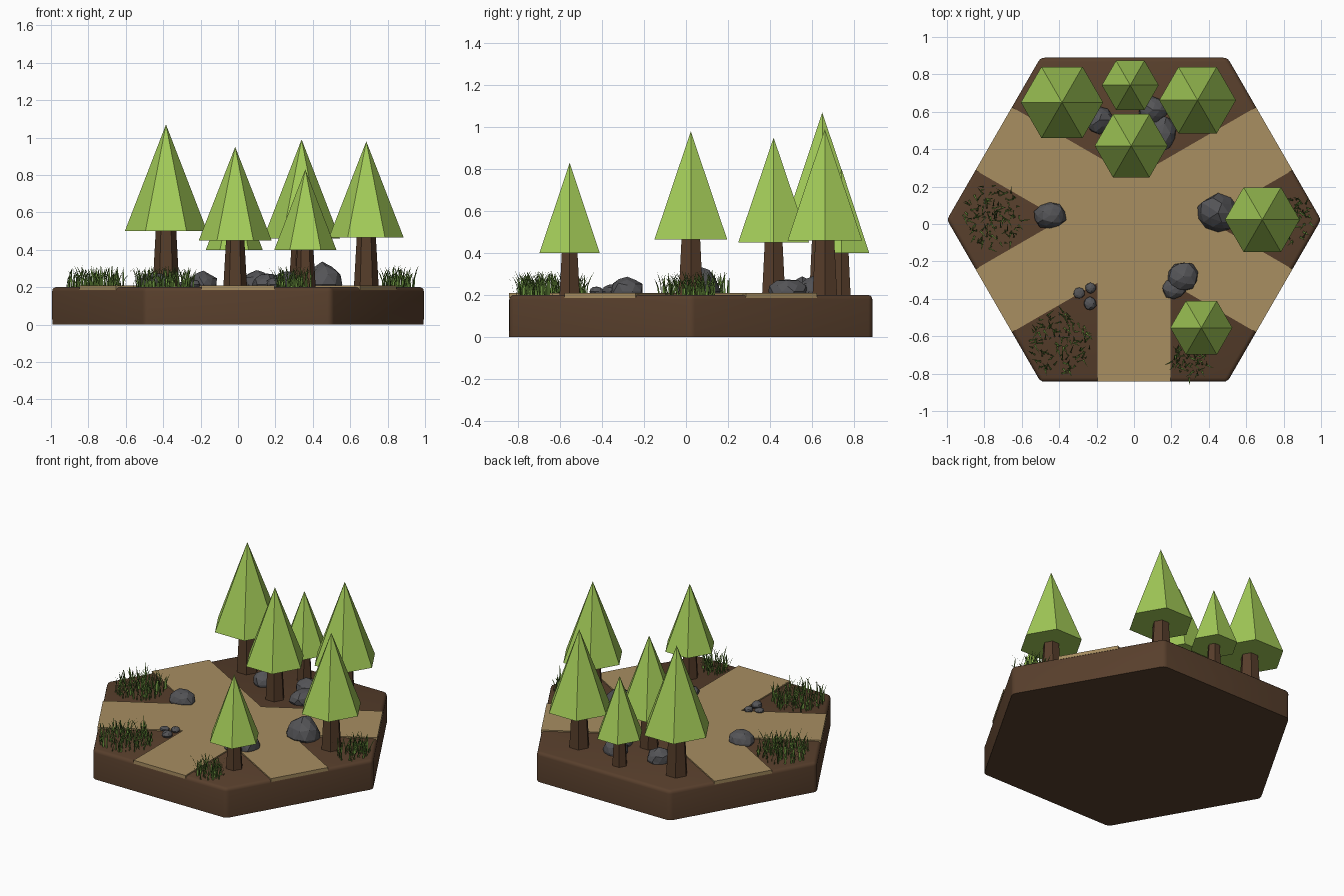
import bpy, bmesh, math, random
from mathutils import Vector

if "Cube" in bpy.data.objects:
    bpy.data.objects.remove(bpy.data.objects["Cube"])

random.seed(7)
CY = 0.023          # tile centre in y
GROUND = 0.2        # height of the soil


def material(name, r, g, b):
    lin = [(c / 255 / 12.92) if c < 10 else ((c / 255 + 0.055) / 1.055) ** 2.4 for c in (r, g, b)]
    m = bpy.data.materials.new(name)
    m.diffuse_color = (*lin, 1)
    m.use_nodes = True
    m.node_tree.nodes["Principled BSDF"].inputs["Base Color"].default_value = m.diffuse_color
    return m


SOIL = material("soil brown", 88, 63, 44)
SAND = material("sandy path", 168, 142, 97)
BARK = material("bark brown", 86, 61, 42)
LEAF = material("leaf green", 163, 203, 88)
GRASS = material("grass green", 104, 142, 60)
STONE = material("stone grey", 84, 84, 87)


def finish(bm, name, mat, normals=True):
    if normals:
        bmesh.ops.recalc_face_normals(bm, faces=bm.faces)
    me = bpy.data.meshes.new(name)
    bm.to_mesh(me)
    bm.free()
    me.materials.append(mat)
    ob = bpy.data.objects.new(name, me)
    bpy.context.collection.objects.link(ob)
    return ob


def slab(name, points, z0, z1, mat):
    bm = bmesh.new()
    face = bm.faces.new([bm.verts.new((x, y, z0)) for x, y in points])
    ext = bmesh.ops.extrude_face_region(bm, geom=[face])
    for v in ext["geom"]:
        if isinstance(v, bmesh.types.BMVert):
            v.co.z = z1
    return finish(bm, name, mat)


def hex_frustum(name, x, y, z0, z1, r0, r1, mat):
    """Six-sided cone or tapered post with corners on the x axis."""
    bm = bmesh.new()
    ring = lambda r, z: [bm.verts.new((x + r * math.cos(i * math.pi / 3),
                                       y + r * math.sin(i * math.pi / 3), z)) for i in range(6)]
    low = ring(r0, z0)
    bm.faces.new(low[::-1])
    if r1:
        high = ring(r1, z1)
        bm.faces.new(high)
        for i in range(6):
            j = (i + 1) % 6
            bm.faces.new((low[i], low[j], high[j], high[i]))
    else:
        tip = bm.verts.new((x, y, z1))
        for i in range(6):
            bm.faces.new((low[i], low[(i + 1) % 6], tip))
    return finish(bm, name, mat)


# Hexagonal soil tile with rounded top and corner edges
corners = [(math.cos(i * math.pi / 3), CY + math.sin(i * math.pi / 3)) for i in range(6)]
tile = slab("soil_tile", corners, 0, GROUND, SOIL)
bm = bmesh.new()
bm.from_mesh(tile.data)
edges = [e for e in bm.edges if max(v.co.z for v in e.verts) > 0.1]
bmesh.ops.bevel(bm, geom=edges, offset=0.022, segments=3, profile=0.5, affect='EDGES')
bm.to_mesh(tile.data)
bm.free()
bpy.context.view_layer.objects.active = tile
tile.select_set(True)
bpy.ops.object.shade_smooth_by_angle(angle=math.radians(40))
tile.select_set(False)

# Five-armed path outline: two outer corners per arm, then the notch to the next arm
HALF, APOTHEM = 0.195, math.sqrt(3) / 2
arms = [150, 210, 270, 330, 390]
outline = []
for k, a in enumerate(arms):
    d = Vector((math.cos(math.radians(a)), math.sin(math.radians(a))))
    n = Vector((-d.y, d.x))
    gap = math.radians((arms[k + 1] if k < 4 else arms[0] + 360) - a) / 2
    mid = math.radians(a) + gap
    notch = Vector((math.cos(mid), math.sin(mid))) * HALF / math.sin(gap)
    outline += [d * APOTHEM - n * HALF, d * APOTHEM + n * HALF, notch]
slab("path", [(p.x, p.y + CY) for p in outline], 0.185, 0.208, SAND)

# Trees: x, y, foliage radius, foliage base, tip, trunk radius
trees = [
    (-0.385, 0.65, 0.22, 0.50, 1.07, 0.072),
    (-0.015, 0.418, 0.195, 0.45, 0.95, 0.064),
    (0.34, 0.662, 0.205, 0.46, 0.99, 0.068),
    (-0.02, 0.742, 0.152, 0.40, 0.80, 0.05),
    (0.686, 0.023, 0.20, 0.465, 0.98, 0.067),
    (0.36, -0.555, 0.166, 0.40, 0.83, 0.056),
]
for i, (x, y, r, base, tip, tr) in enumerate(trees, 1):
    hex_frustum(f"tree_trunk_{i}", x, y, 0.19, base + 0.03, tr, tr * 0.74, BARK)
    hex_frustum(f"tree_foliage_{i}", x, y, base, tip, r, 0, LEAF)

# Rocks: x, y, radius x, radius y, top height
rocks = [
    (-0.45, 0.045, 0.09, 0.075, 0.285),
    (0.45, 0.06, 0.115, 0.10, 0.335),
    (0.265, -0.28, 0.085, 0.082, 0.29),
    (0.215, -0.345, 0.07, 0.055, 0.255),
    (-0.292, -0.37, 0.032, 0.03, 0.23),
    (-0.232, -0.342, 0.03, 0.03, 0.235),
    (-0.235, -0.425, 0.034, 0.036, 0.24),
    (-0.185, 0.555, 0.078, 0.075, 0.285),
    (0.10, 0.61, 0.08, 0.078, 0.295),
    (0.15, 0.485, 0.08, 0.10, 0.275),
]
for i, (x, y, rx, ry, top) in enumerate(rocks, 1):
    bm = bmesh.new()
    bmesh.ops.create_icosphere(bm, subdivisions=2, radius=1)
    # knock the ball into a chunky faceted shape
    for v in bm.verts:
        v.co *= random.uniform(0.88, 1.06)
        v.co = Vector((x + v.co.x * rx, y + v.co.y * ry,
                       max(0.18, 0.215 + v.co.z * (top - 0.215))))
    bmesh.ops.dissolve_limit(bm, angle_limit=math.radians(14), verts=bm.verts, edges=bm.edges)
    finish(bm, f"rock_{i}", STONE)

# Grass patches: name, centre, half size of rooted area, blade count
patches = [
    ("left", -0.76, 0.04, 0.16, 0.17, 130),
    ("front_left", -0.40, -0.635, 0.165, 0.165, 130),
    ("front_right", 0.30, -0.735, 0.095, 0.10, 65),
    ("right", 0.855, 0.03, 0.09, 0.13, 75),
]
for name, cx, cy, rx, ry, count in patches:
    bm = bmesh.new()
    for _ in range(count):
        ang, rad = random.uniform(0, math.tau), math.sqrt(random.random())
        root = Vector((cx + rx * rad * math.cos(ang), cy + ry * rad * math.sin(ang), 0.195))
        lean = random.uniform(0, math.tau)
        d = Vector((math.cos(lean), math.sin(lean), 0))
        side = Vector((-d.y, d.x, 0)) * random.uniform(0.004, 0.006)
        height, bend = random.uniform(0.07, 0.125), random.uniform(0.015, 0.055)
        # each blade is a tapered strip that curves outward to a point
        rows = []
        for t in (0, 0.4, 0.75):
            p = root + d * bend * t * t + Vector((0, 0, height * t * (1.15 - 0.15 * t)))
            w = side * (1 - 0.6 * t)
            rows.append((bm.verts.new(p - w), bm.verts.new(p + w)))
        tip = bm.verts.new(root + d * bend + Vector((0, 0, height)))
        for (a, b), (c, e) in zip(rows, rows[1:]):
            bm.faces.new((a, b, e, c))
        bm.faces.new((*rows[-1], tip))
    finish(bm, f"grass_{name}", GRASS, normals=False)
